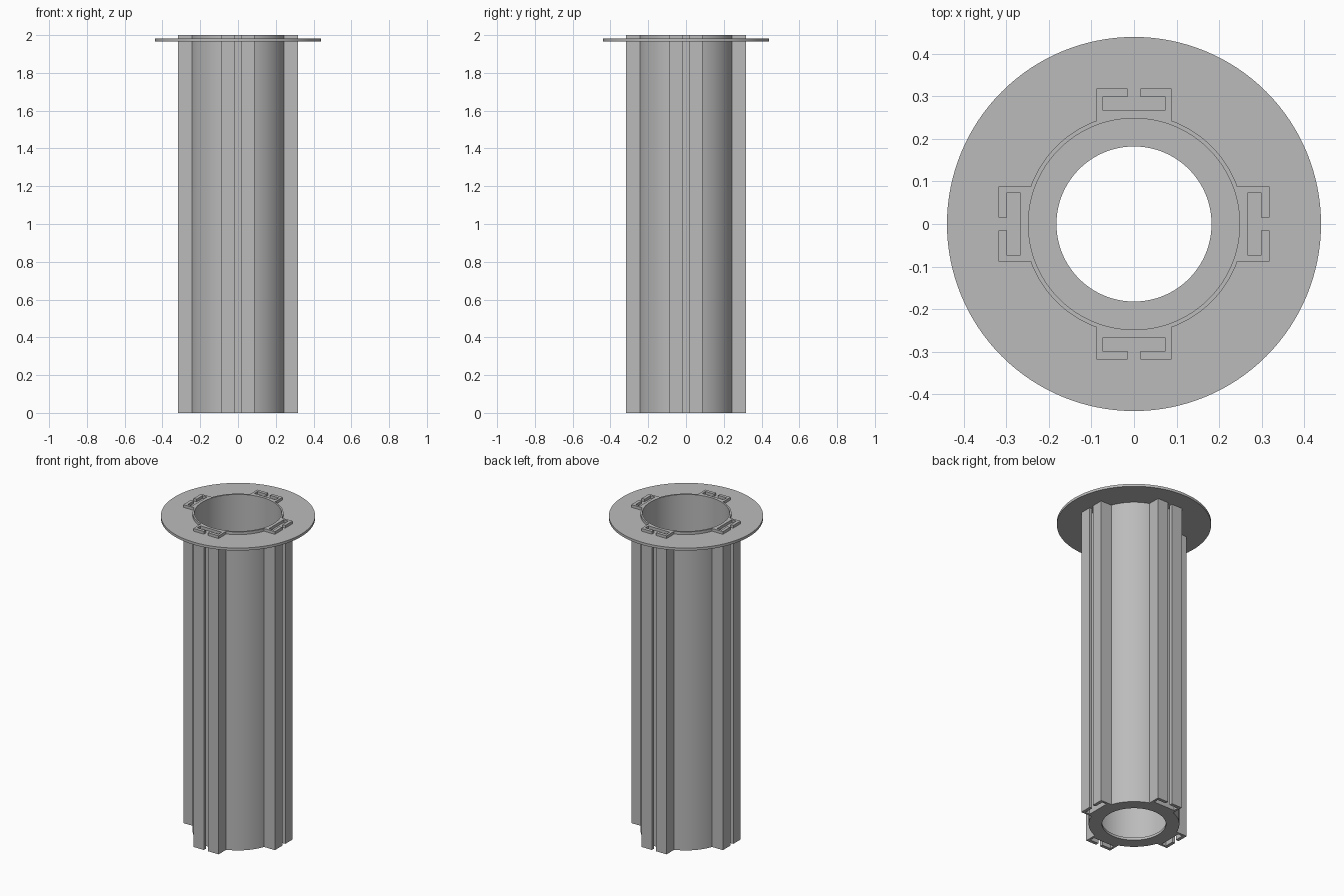
import bpy, bmesh
from math import sin, cos, asin, pi, radians, sqrt
from mathutils import Matrix, Vector

cube = bpy.data.objects.get("Cube")
if cube:
    bpy.data.objects.remove(cube, do_unlink=True)

HEIGHT = 2.0
BORE, WALL, HOLE, FLANGE = 0.248, 0.258, 0.182, 0.439
SEGMENTS = 128

grey = bpy.data.materials.new("plain grey")
grey.use_nodes = True
colour = (0.5, 0.5, 0.5, 1)
grey.diffuse_color = colour
grey.node_tree.nodes["Principled BSDF"].inputs["Base Color"].default_value = colour


def circle(radius):
    return [(radius * cos(2 * pi * i / SEGMENTS), radius * sin(2 * pi * i / SEGMENTS))
            for i in range(SEGMENTS)]


def extrude_ring(name, outer, inner, bottom, top):
    """Fill between two outlines and extrude upward into a closed solid."""
    bm = bmesh.new()
    edges = []
    for outline in (outer, inner):
        verts = [bm.verts.new((x, y, bottom)) for x, y in outline]
        edges += [bm.edges.new((a, b)) for a, b in zip(verts, verts[1:] + verts[:1])]
    bmesh.ops.triangle_fill(bm, edges=edges, use_beauty=True, normal=Vector((0, 0, 1)))
    cap = bmesh.ops.extrude_face_region(bm, geom=bm.faces[:], use_keep_orig=True)
    moved = [g for g in cap["geom"] if isinstance(g, bmesh.types.BMVert)]
    bmesh.ops.translate(bm, verts=moved, vec=(0, 0, top - bottom))
    bmesh.ops.recalc_face_normals(bm, faces=bm.faces[:])
    mesh = bpy.data.meshes.new(name)
    bm.to_mesh(mesh)
    bm.free()
    mesh.materials.append(grey)
    mesh.shade_smooth()
    mesh.set_sharp_from_angle(angle=radians(30))
    obj = bpy.data.objects.new(name, mesh)
    bpy.context.collection.objects.link(obj)
    return obj


# Outline of one quarter: a slotted channel, then the tube arc up to the next one
half, tip, lip, back, pocket, slot = 0.088, 0.318, 0.298, 0.267, 0.074, 0.015
lower = [(sqrt(WALL ** 2 - half ** 2), -half), (tip, -half), (tip, -slot),
         (lip, -slot), (lip, -pocket), (back, -pocket)]
quarter = lower + [(x, -y) for x, y in reversed(lower)]
start = asin(half / WALL)
steps = 20
for i in range(1, steps):
    a = start + (pi / 2 - 2 * start) * i / steps
    quarter.append((WALL * cos(a), WALL * sin(a)))

outline = []
for k in range(4):
    turn = Matrix.Rotation(k * pi / 2, 2)
    outline += [tuple(turn @ Vector(p)) for p in quarter]

# Tube with four channels, top flange and bottom floor ring
extrude_ring("channelled_tube", outline, circle(BORE), 0, HEIGHT)
extrude_ring("top_flange", circle(FLANGE), circle((BORE + WALL) / 2), 1.967, 1.983)
extrude_ring("floor_ring", circle(BORE), circle(HOLE), 0, 0.016)
